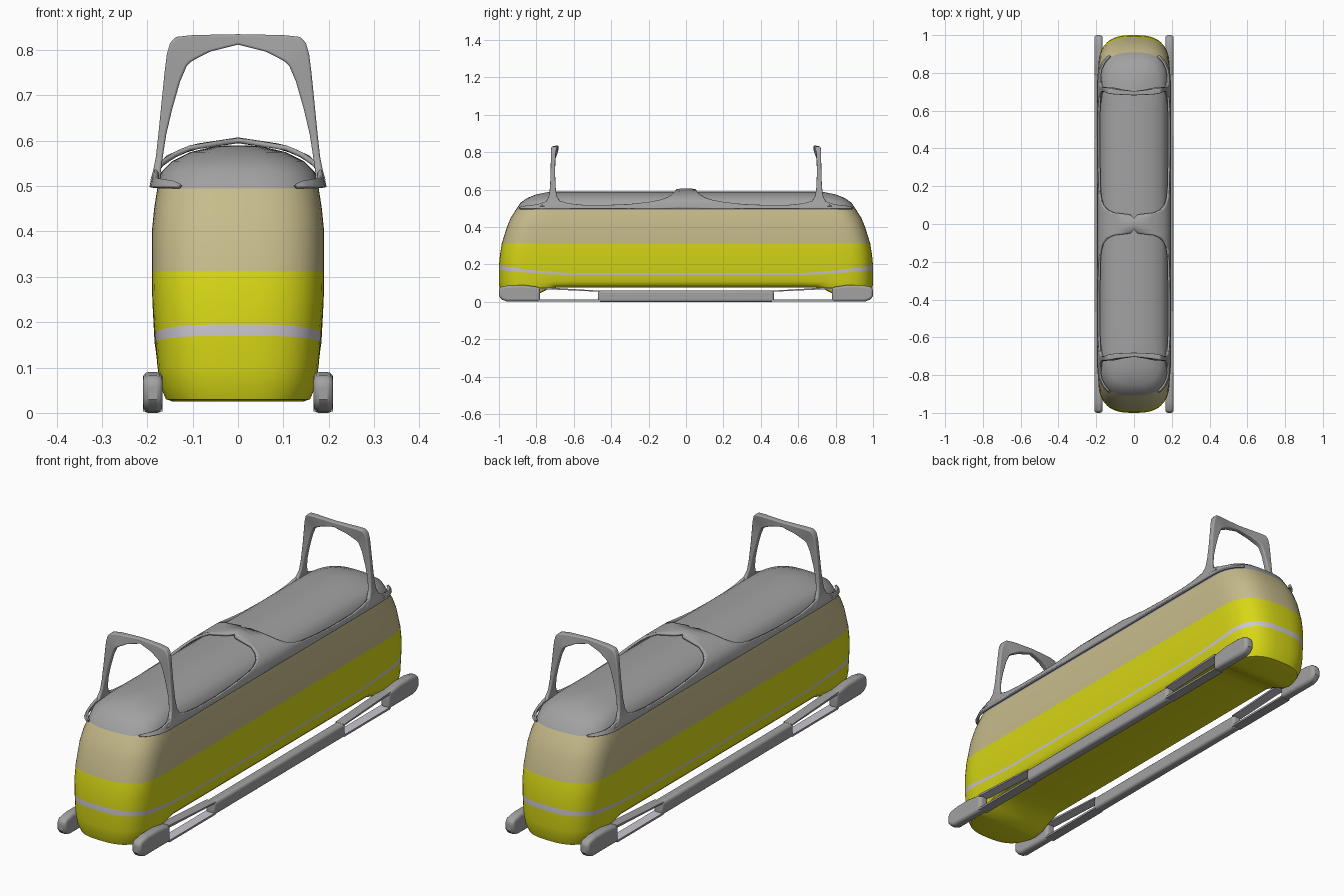
import bpy, bmesh, math

old = bpy.data.objects.get("Cube")
if old:
    bpy.data.objects.remove(old)


def material(name, rgb):
    m = bpy.data.materials.new(name)
    m.use_nodes = True
    m.diffuse_color = (*rgb, 1)
    m.node_tree.nodes["Principled BSDF"].inputs["Base Color"].default_value = (*rgb, 1)
    return m


YELLOW = material("yellow_paint", (0.68, 0.68, 0.008))
BEIGE = material("beige_paint", (0.57, 0.5, 0.26))
GREY = material("grey_plastic", (0.36, 0.36, 0.36))
PALE = material("pale_lavender", (0.6, 0.57, 0.64))


def make(name, bm, mats, bevel=0, angle=35):
    bmesh.ops.recalc_face_normals(bm, faces=bm.faces)
    me = bpy.data.meshes.new(name)
    bm.to_mesh(me)
    bm.free()
    ob = bpy.data.objects.new(name, me)
    bpy.context.collection.objects.link(ob)
    for m in mats:
        me.materials.append(m)
    if bevel:
        b = ob.modifiers.new("round", "BEVEL")
        b.width, b.segments, b.limit_method = bevel, 3, "ANGLE"
        b.angle_limit = math.radians(40)
    bpy.ops.object.select_all(action="DESELECT")
    ob.select_set(True)
    bpy.context.view_layer.objects.active = ob
    bpy.ops.object.shade_smooth_by_angle(angle=math.radians(angle))
    return ob


def clamp(v):
    return max(0.0, min(1.0, v))


# Body levels: side height, end height, half width, half length, material of band above
Y, P, B, G = range(4)
LEVELS = [
    (.078, .025, .145, .965, Y), (.082, .03, .16, .985, Y), (.095, .06, .172, .995, Y),
    (.11, .1, .178, 1, Y), (.143, .17, .182, 1, P), (.154, .195, .184, 1, Y),
    (.25, .25, .189, .995, Y), (.312, .312, .19, .985, B), (.4, .4, .19, .958, B),
    (.45, .45, .185, .937, B), (.495, .495, .178, .908, G), (.53, .53, .17, .885, G),
    (.555, .555, .145, .85, G), (.575, .575, .105, .8, G), (.587, .587, .055, .74, G),
    (.59, .59, .02, .68, G)]
CORNER, POWER = .18, 2.8


def half_plan(hw, length):
    """Right half of a plan outline, from the front tip to the back tip."""
    quarter = [(hw, f * (length - CORNER)) for f in (0, .3, .6, .75, .87, .94)]
    for i in range(13):
        a = i / 12 * math.pi / 2
        c, s = max(0, math.cos(a)) ** (2 / POWER), math.sin(a) ** (2 / POWER)
        quarter.append((hw * c if i < 12 else 0, length - CORNER + CORNER * s))
    return [(x, -y) for x, y in reversed(quarter[1:])] + quarter


bm = bmesh.new()
rings = []
for i, (zs, ze, hw, length, _) in enumerate(LEVELS):
    half = half_plan(hw, length)
    outline = half + [(-x, y) for x, y in reversed(half[1:-1])]
    ring = []
    for x, y in outline:
        t = clamp((abs(y) - .72) / .1) if i < 3 else clamp((abs(y) - .6) / .4) ** 1.5
        ring.append(bm.verts.new((x, y, zs + (ze - zs) * t)))
    rings.append(ring)
n = len(rings[0])
for low, high, level in zip(rings, rings[1:], LEVELS):
    for j in range(n):
        k = (j + 1) % n
        bm.faces.new((low[j], low[k], high[k], high[j])).material_index = level[4]
for ring, mat in ((rings[0], Y), (rings[-1], G)):
    for j in range(n // 2):
        corners = [ring[j], ring[j + 1], ring[(n - j - 1) % n], ring[(n - j) % n]]
        bm.faces.new(list(dict.fromkeys(corners))).material_index = mat
make("body", bm, [YELLOW, PALE, BEIGE, GREY])


# Roof frame hugging the dome, with a raised band across the middle
def roof_x(y, z):
    table = [(l[0], l[2], l[3]) for l in LEVELS[8:]] + [(.592, 0, .66)]
    for (z0, w0, l0), (z1, w1, l1) in zip(table, table[1:]):
        if z <= z1 + 1e-6:
            t = clamp((z - z0) / (z1 - z0))
            hw, length = w0 + (w1 - w0) * t, l0 + (l1 - l0) * t
            u = clamp((abs(y) - length + CORNER) / CORNER)
            return hw * (1 - u ** POWER) ** (1 / POWER)
    return 0


EDGE = [(0, .602), (.03, .6), (.05, .598), (.06, .584), (.075, .57), (.1, .555), (.14, .542),
        (.2, .532), (.3, .522), (.42, .517), (.55, .518), (.62, .525), (.67, .537), (.71, .545),
        (.75, .533), (.79, .52), (.82, .515), (.85, .512), (.87, .509), (.885, .503)]
edge = [(-y, z) for y, z in reversed(EDGE[1:])] + EDGE
bm = bmesh.new()
columns = []
for y, top in edge:
    col = []
    for r in range(9):
        z = .497 + (top - .497) * r / 8
        col.append(bm.verts.new((roof_x(y, z - .008) * 1.06, y * 1.005, z)))
    columns.append(col)
for a, b in zip(columns, columns[1:]):
    for r in range(8):
        bm.faces.new((a[r], b[r], b[r + 1], a[r + 1]))
frame = make("roof_frame", bm, [GREY], angle=40)
mirror = frame.modifiers.new("mirror", "MIRROR")
mirror.merge_threshold = .0005
solid = frame.modifiers.new("thickness", "SOLIDIFY")
solid.thickness, solid.offset = .011, 0

# Handles: outer x, outer z, inner x, inner z, y position, depth
ARCH = [(.194, .51, .172, .51, .71, .15), (.187, .535, .17, .535, .71, .075),
        (.181, .565, .165, .57, .712, .042), (.176, .61, .158, .615, .712, .03),
        (.169, .68, .145, .67, .712, .025), (.162, .75, .128, .73, .711, .024),
        (.157, .79, .113, .765, .71, .026), (.15, .815, .104, .774, .708, .028),
        (.138, .829, .09, .782, .705, .03), (.1, .833, .06, .797, .699, .028),
        (0, .835, 0, .812, .692, .022)]
arch = ARCH + [(-a, b, -c, d, e, f) for a, b, c, d, e, f in reversed(ARCH[:-1])]
for name, side in (("front_handle", -1), ("back_handle", 1)):
    bm = bmesh.new()
    sections = []
    for xo, zo, xi, zi, y, depth in arch:
        sections.append([bm.verts.new((x, side * (y + s * depth / 2), z))
                         for x, z, s in ((xo, zo, -1), (xo, zo, 1), (xi, zi, 1), (xi, zi, -1))])
    for a, b in zip(sections, sections[1:]):
        for j in range(4):
            k = (j + 1) % 4
            bm.faces.new((a[j], a[k], b[k], b[j]))
    bm.faces.new(sections[0])
    bm.faces.new(sections[-1])
    make(name, bm, [GREY], bevel=.005, angle=45)


# Side rails: solid ends and middle joined by thin strips around open slots
def prism(name, points, x0, x1, bevel=0, pale_side=0):
    bm = bmesh.new()
    a, b = ([bm.verts.new((x, y, z)) for y, z in points] for x in (x0, x1))
    bm.faces.new(a)
    bm.faces.new(b)
    for j in range(len(points)):
        k = (j + 1) % len(points)
        bm.faces.new((a[j], a[k], b[k], b[j]))
    bmesh.ops.recalc_face_normals(bm, faces=bm.faces)
    for f in bm.faces:
        f.material_index = int(f.normal.z * pale_side > .5)
    make(name, bm, [GREY, PALE], bevel)


END = [(.78, .003), (.96, .003), (.985, .012), (1, .03), (1, .07), (.985, .082),
       (.94, .09), (.86, .09), (.78, .078)]
TOP_STRIP = [(.46, .054), (.79, .07), (.79, .08), (.46, .06)]
LOW_STRIP = [(.46, .003), (.79, .003), (.79, .012), (.46, .012)]
for label, sx in (("left", 1), ("right", -1)):
    x0, x1 = sx * .166, sx * .21
    prism(label + "_rail_middle", [(-.47, 0), (.47, 0), (.47, .06), (-.47, .06)], x0, x1, .012)
    for end, sy in (("front", -1), ("back", 1)):
        for part, pts, bevel, pale in (("end", END, .013, 0), ("top_strip", TOP_STRIP, 0, -1),
                                       ("low_strip", LOW_STRIP, 0, 1)):
            prism(f"{label}_{end}_rail_{part}", [(sy * y, z) for y, z in pts], x0, x1, bevel, pale)
